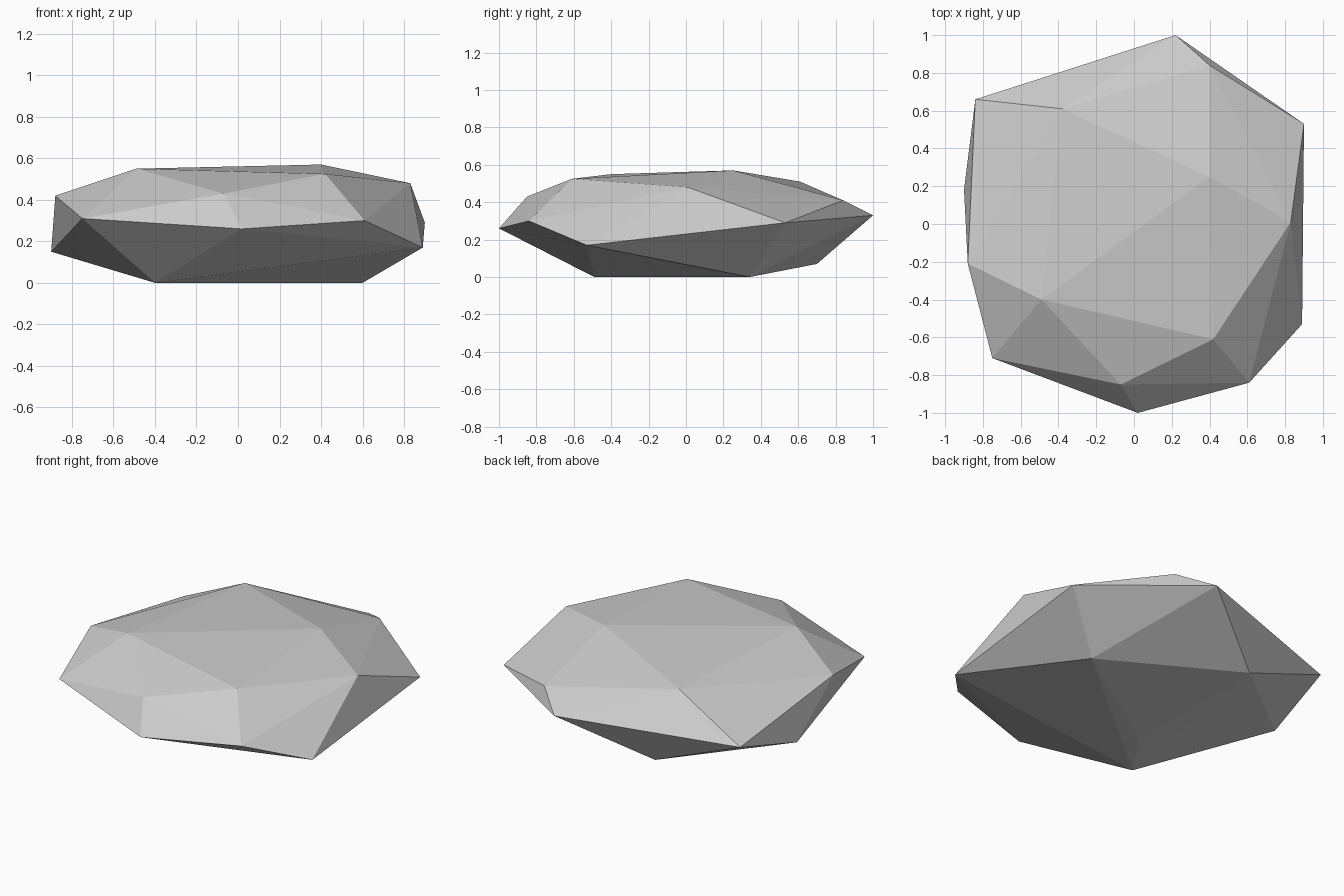
import bpy
import bmesh

# Remove the default cube
default_cube = bpy.data.objects.get("Cube")
if default_cube:
    bpy.data.objects.remove(default_cube, do_unlink=True)


def flat_material(name, color):
    material = bpy.data.materials.new(name)
    material.use_nodes = True
    material.diffuse_color = color
    for node in material.node_tree.nodes:
        if node.type == "BSDF_PRINCIPLED":
            node.inputs["Base Color"].default_value = color
    return material


def hull_object(name, corners, material):
    """Wrap a flat-shaded convex skin around a handful of corner points."""
    bm = bmesh.new()
    for corner in corners:
        bm.verts.new(corner)
    bmesh.ops.convex_hull(bm, input=bm.verts[:], use_existing_faces=False)
    loose = [vert for vert in bm.verts if not vert.link_faces]
    bmesh.ops.delete(bm, geom=loose, context="VERTS")
    bmesh.ops.recalc_face_normals(bm, faces=bm.faces[:])
    mesh = bpy.data.meshes.new(name)
    bm.to_mesh(mesh)
    bm.free()
    mesh.materials.append(material)
    rock = bpy.data.objects.new(name, mesh)
    bpy.context.collection.objects.link(rock)
    return rock


# Widest ring of corners, going clockwise from the back
girdle = [
    (.22, 1, .33), (.9, .53, .29), (.83, .01, .48), (.89, -.53, .17),
    (.61, -.84, .3), (.02, -1, .26), (-.75, -.71, .31),
    (-.88, -.21, .42), (-.9, .18, .15), (-.84, .66, .285),
]

# Upper corners that form the gently sloping top
crown = [
    (-.07, -.85, .43), (.42, -.61, .525), (-.49, -.4, .55),
    (.4, .25, .57), (-.38, .61, .51), (.4, .84, .41),
]

# Lower corners the stone rests on
underside = [
    (-.4, -.49, 0), (.6, .34, 0), (-.2, -.19, 0), (-.275, .7, .07),
]

stone_grey = flat_material("stone grey", (.6, .6, .6, 1))
hull_object("flat_rock", girdle + crown + underside, stone_grey)
